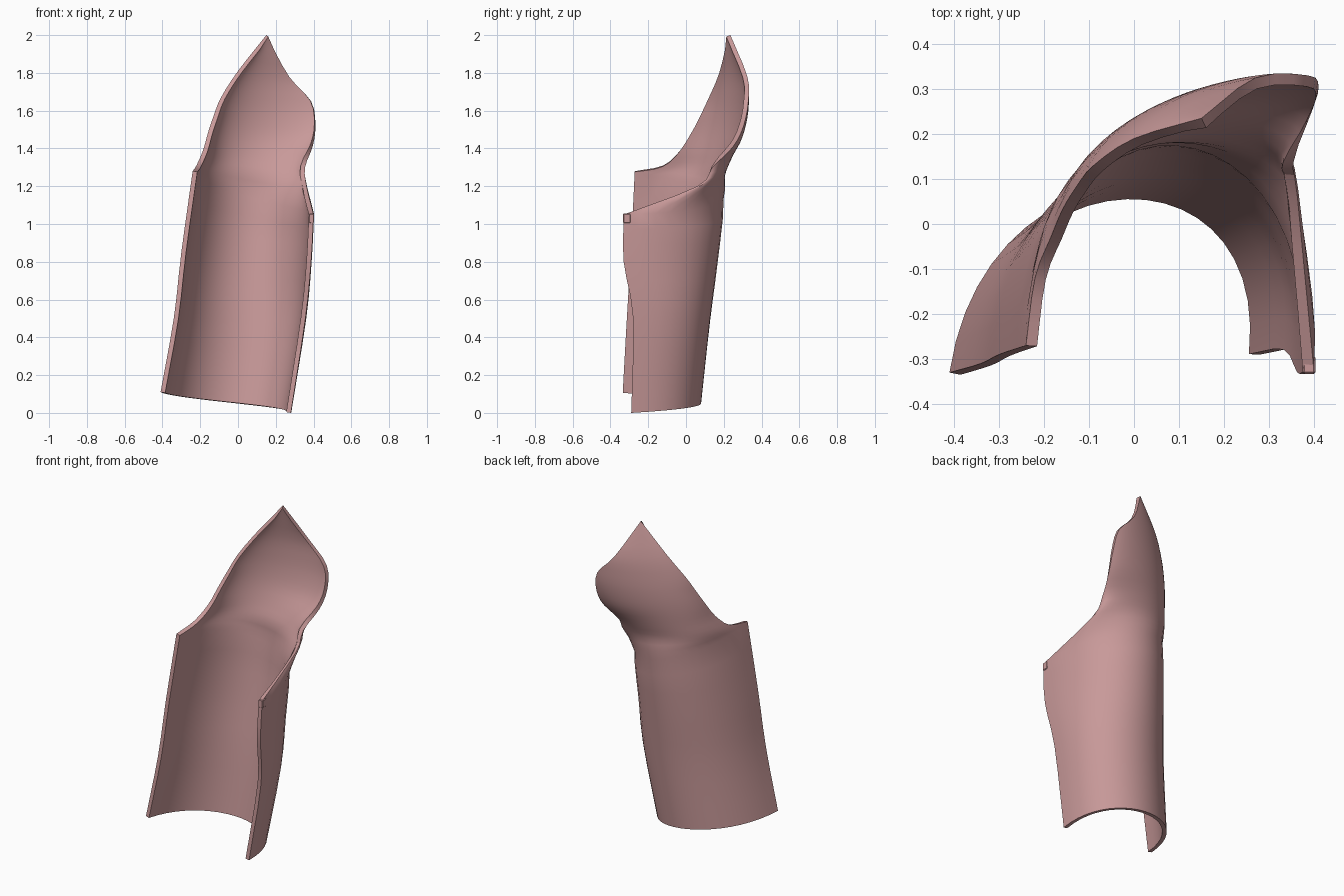
import bpy
import bmesh
from mathutils import Vector

cube = bpy.data.objects.get("Cube")
if cube:
    bpy.data.objects.remove(cube, do_unlink=True)

COLUMNS = 22     # faces across the shell
STEPS = 3        # faces between neighbouring rail points
CORNER = 3       # rail index of the sharp upper corners
THICKNESS = 0.025
APEX = (0.15, 0.235, 2.0)

# Rails run from the bottom rim up to the apex. Each cross-section is a
# Bezier arc from the right edge, pulled backwards twice, to the left edge.
right_edge = [(-.41, -.33, .11), (-.34, -.31, .5), (-.3, -.29, .85),
              (-.24, -.27, 1.28), (-.22, -.12, 1.31), (-.185, -.03, 1.39),
              (-.16, .03, 1.48), (-.13, .08, 1.57), (-.09, .13, 1.67),
              (0, .19, 1.81), APEX]
right_pull = [(-.33, .21, .07), (-.3, .27, .48), (-.27, .33, .81),
              (-.25, .38, 1.17), (-.19, .36, 1.29), (-.15, .32, 1.38),
              (-.12, .29, 1.48), (-.08, .28, 1.57), (-.02, .28, 1.67),
              (.05, .265, 1.81), APEX]
left_pull = [(.33, .21, .03), (.42, .265, .47), (.44, .325, .78),
             (.45, .35, 1.07), (.4, .21, 1.23), (.36, .27, 1.32),
             (.31, .33, 1.43), (.27, .35, 1.53), (.25, .35, 1.65),
             (.18, .31, 1.79), APEX]
left_edge = [(.28, -.29, 0), (.357, -.28, .5), (.387, -.33, .8),
             (.4, -.33, 1.05), (.363, .06, 1.2), (.355, .14, 1.3),
             (.395, .25, 1.41), (.41, .305, 1.52), (.387, .33, 1.65),
             (.27, .325, 1.78), APEX]


def smooth_path(points):
    """Catmull-Rom samples through the points, ends included."""
    pts = [Vector(p) for p in points]
    pts = [2 * pts[0] - pts[1]] + pts + [2 * pts[-1] - pts[-2]]
    path = []
    for a, b, c, d in zip(pts, pts[1:], pts[2:], pts[3:]):
        for k in range(STEPS):
            t = k / STEPS
            path.append(b + t * (c - a) / 2
                        + t * t * (2 * a - 5 * b + 4 * c - d) / 2
                        + t ** 3 * (3 * b - a - 3 * c + d) / 2)
    return path + [pts[-2]]


def cornered_path(points):
    """Smooth path with a hard corner where the body meets the flare."""
    return smooth_path(points[:CORNER + 1])[:-1] + smooth_path(points[CORNER:])


def bezier(a, b, c, d, t):
    s = 1 - t
    return s ** 3 * a + 3 * s * s * t * b + 3 * s * t * t * c + t ** 3 * d


def finish(obj, material):
    obj.data.materials.append(material)
    bpy.ops.object.select_all(action="DESELECT")
    obj.select_set(True)
    bpy.context.view_layer.objects.active = obj
    for modifier in obj.modifiers[:]:
        bpy.ops.object.modifier_apply(modifier=modifier.name)
    bpy.ops.object.shade_smooth_by_angle()


def add_object(name, bm):
    mesh = bpy.data.meshes.new(name)
    bm.to_mesh(mesh)
    bm.free()
    obj = bpy.data.objects.new(name, mesh)
    bpy.context.collection.objects.link(obj)
    return obj


# Dusty pink material
pink = bpy.data.materials.new("dusty_pink")
pink.use_nodes = True
colour = (0.58, 0.32, 0.32, 1)
pink.diffuse_color = colour
pink.node_tree.nodes["Principled BSDF"].inputs["Base Color"].default_value = colour

# Open curved shell, lofted across the rails
bm = bmesh.new()
rows = []
for section in zip(cornered_path(right_edge), smooth_path(right_pull),
                   smooth_path(left_pull), cornered_path(left_edge)):
    rows.append([bm.verts.new(bezier(*section, i / COLUMNS))
                 for i in range(COLUMNS + 1)])
for low, high in zip(rows, rows[1:]):
    for i in range(COLUMNS):
        bm.faces.new((low[i], high[i], high[i + 1], low[i + 1]))
bmesh.ops.remove_doubles(bm, verts=bm.verts, dist=0.0005)
bm.normal_update()
shell = add_object("curved_shell", bm)

# Wall thickness, grown towards the hollow side
wall = shell.modifiers.new("wall", "SOLIDIFY")
wall.thickness = THICKNESS
wall.offset = -1
finish(shell, pink)

# Small catch at the upper front corner of the left wall
bm = bmesh.new()
bmesh.ops.create_cube(bm, size=1)
bmesh.ops.scale(bm, vec=(.028, .04, .05), verts=bm.verts)
bmesh.ops.bevel(bm, geom=bm.edges[:], offset=.004, segments=1, affect="EDGES")
bmesh.ops.translate(bm, vec=(.389, -.313, 1.03), verts=bm.verts)
finish(add_object("corner_catch", bm), pink)
